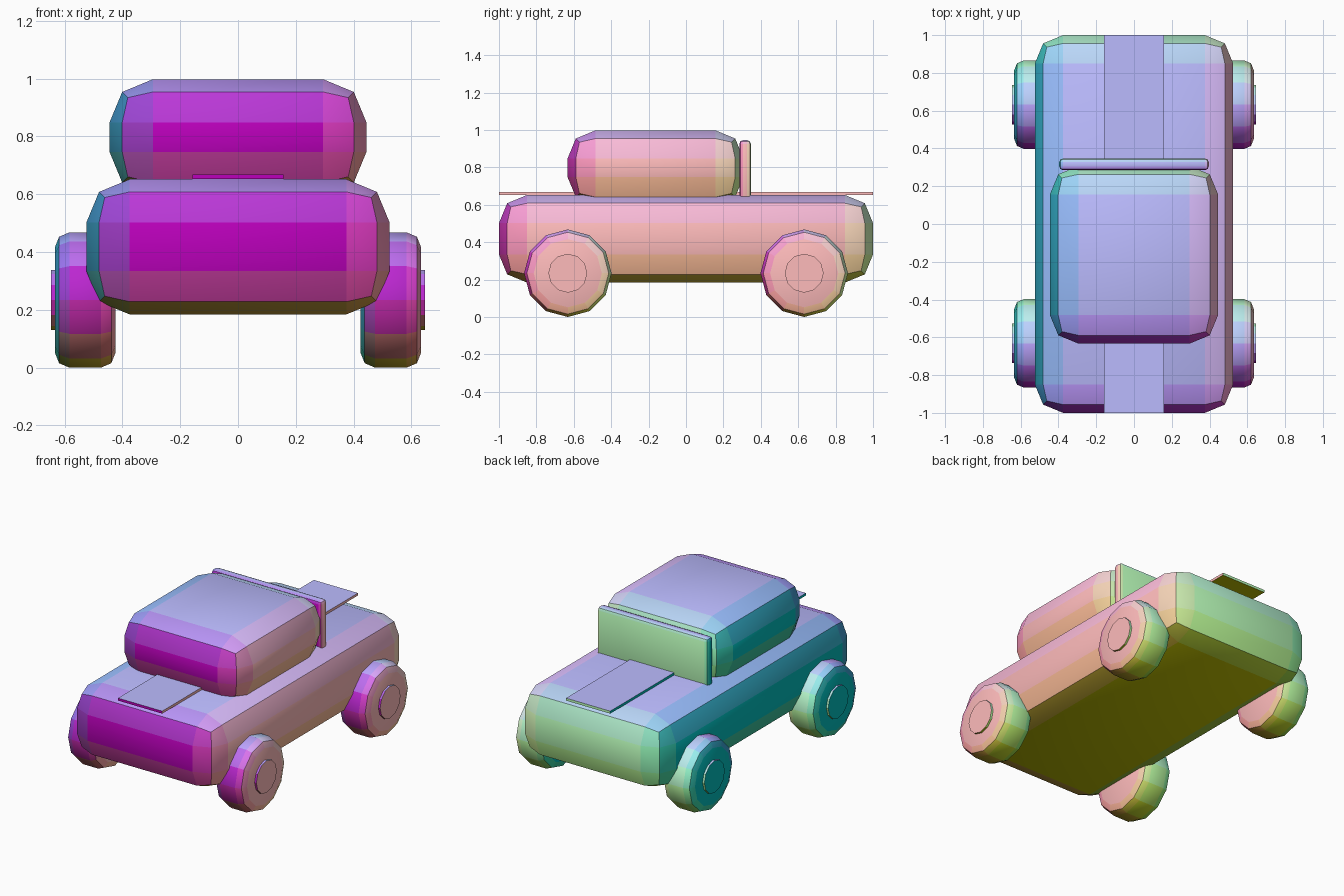
import bpy
from math import pi, radians

if "Cube" in bpy.data.objects:
    bpy.data.objects.remove(bpy.data.objects["Cube"])


def tint(normal):
    """Material whose colour follows the direction a face looks in."""
    col = [round(n * 0.5 + 0.5, 2) for n in normal]
    name = "tint_" + "_".join(f"{c:.2f}" for c in col)
    mat = bpy.data.materials.get(name)
    if mat is None:
        mat = bpy.data.materials.new(name)
        mat.diffuse_color = (*col, 1)
        mat.use_nodes = True
        mat.node_tree.nodes["Principled BSDF"].inputs["Base Color"].default_value = mat.diffuse_color
    return mat


def finish(obj, name, bevel, angle):
    """Name the part, round its hard edges in two steps, smooth and tint it."""
    obj.name = name
    bpy.ops.object.transform_apply(location=False, rotation=True, scale=True)
    if bevel:
        mod = obj.modifiers.new("Rounding", 'BEVEL')
        mod.width = bevel
        mod.segments = 2
        mod.limit_method = 'ANGLE'
        mod.angle_limit = radians(40)
        bpy.ops.object.modifier_apply(modifier=mod.name)
    bpy.ops.object.shade_smooth_by_angle(angle=radians(angle))
    slots = obj.data.materials
    for face in obj.data.polygons:
        mat = tint(face.normal)
        if slots.find(mat.name) < 0:
            slots.append(mat)
        face.material_index = slots.find(mat.name)
    return obj


def box(name, x, y, z, bevel=0.0):
    """Box from (min, max) ranges."""
    bpy.ops.mesh.primitive_cube_add(
        size=1, location=[(r[0] + r[1]) / 2 for r in (x, y, z)])
    obj = bpy.context.object
    obj.scale = [r[1] - r[0] for r in (x, y, z)]
    return finish(obj, name, bevel, 35)


def disc(name, loc, radius, width, bevel=0.0, angle=35):
    """Twelve-sided cylinder lying along x."""
    bpy.ops.mesh.primitive_cylinder_add(
        vertices=12, radius=radius, depth=width,
        location=loc, rotation=(0, pi / 2, 0))
    return finish(bpy.context.object, name, bevel, angle)


# Body, cabin sunk into it, and windshield
box("body", (-0.525, 0.525), (-1, 1), (0.184, 0.652), 0.15)
box("cabin", (-0.445, 0.445), (-0.633, 0.307), (0.597, 0.998), 0.15)
box("windshield", (-0.396, 0.396), (0.285, 0.347), (0.60, 0.945), 0.02)

# Flat stripe running the full length
box("stripe", (-0.158, 0.158), (-1, 1), (0.652, 0.668))

# Wheels and hubcaps
for side, sx in (("left", -1), ("right", 1)):
    for end, sy in (("front", -1), ("rear", 1)):
        disc(f"{end}_{side}_wheel", (sx * 0.529, sy * 0.632, 0.234),
             0.234, 0.21, 0.05)
        disc(f"{end}_{side}_hubcap", (sx * 0.627, sy * 0.632, 0.234),
             0.104, 0.04, angle=20)
